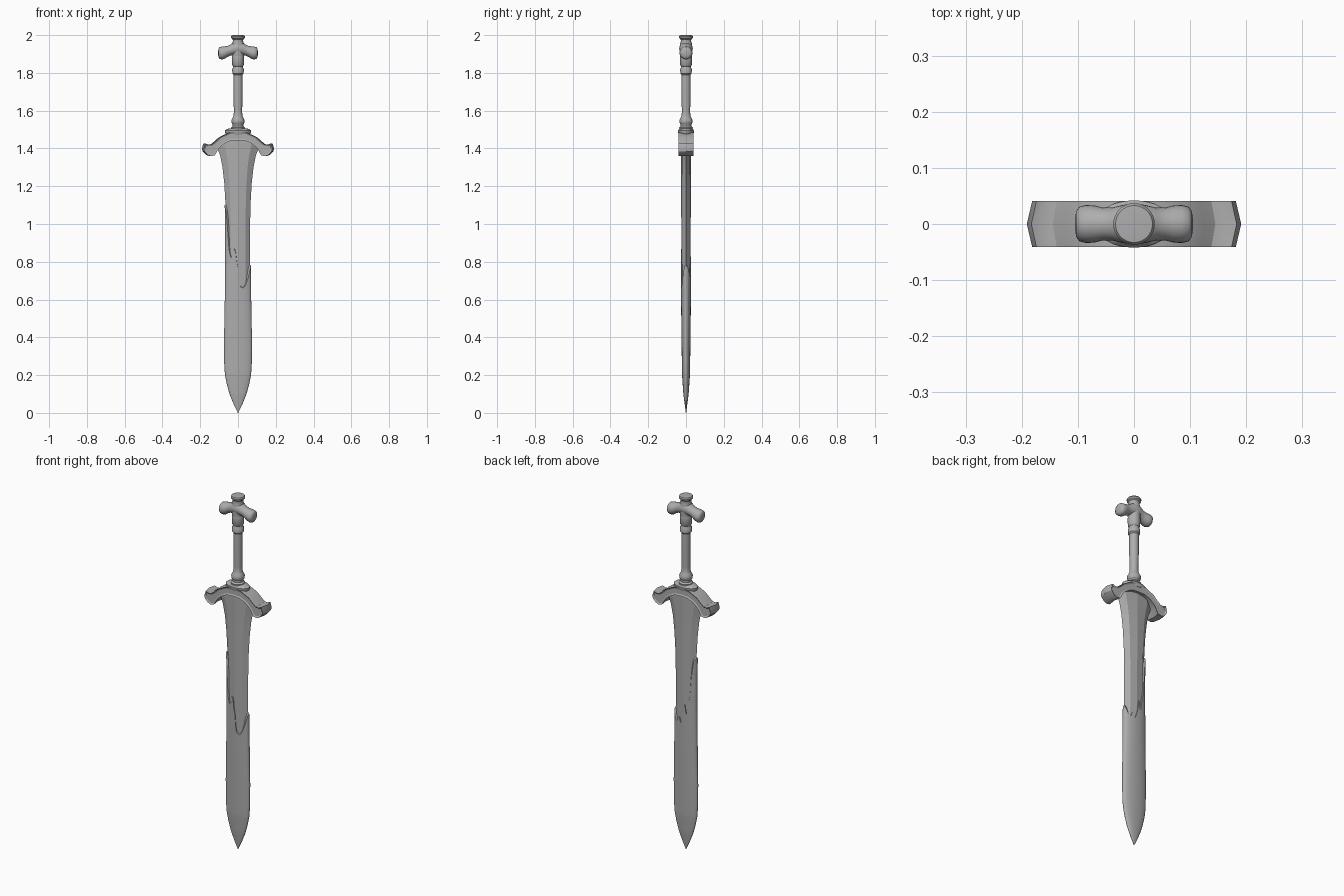
import bpy, bmesh
from math import sin, cos, pi, radians

if "Cube" in bpy.data.objects:
    bpy.data.objects.remove(bpy.data.objects["Cube"])

steel = bpy.data.materials.new("grey steel")
steel.use_nodes = True
GREY = (0.42, 0.42, 0.42, 1)
steel.diffuse_color = GREY
steel.node_tree.nodes["Principled BSDF"].inputs["Base Color"].default_value = GREY


def interp(table, v):
    """Piecewise linear lookup in (key, value) pairs."""
    if v <= table[0][0]:
        return table[0][1]
    for (a, p), (b, q) in zip(table, table[1:]):
        if v <= b:
            return p + (q - p) * (v - a) / (b - a)
    return table[-1][1]


def finish(bm, name, angle=35):
    bmesh.ops.recalc_face_normals(bm, faces=bm.faces)
    mesh = bpy.data.meshes.new(name)
    bm.to_mesh(mesh)
    bm.free()
    ob = bpy.data.objects.new(name, mesh)
    bpy.context.collection.objects.link(ob)
    mesh.materials.append(steel)
    bpy.ops.object.select_all(action='DESELECT')
    ob.select_set(True)
    bpy.context.view_layer.objects.active = ob
    bpy.ops.object.shade_smooth_by_angle(angle=radians(angle))
    return ob


def loft(name, rings, angle=35):
    """Skin a stack of closed rings and cap both ends."""
    bm = bmesh.new()
    rows = [[bm.verts.new(p) for p in ring] for ring in rings]
    n = len(rows[0])
    for lo, hi in zip(rows, rows[1:]):
        for i in range(n):
            j = (i + 1) % n
            bm.faces.new((lo[i], lo[j], hi[j], hi[i]))
    bm.faces.new(rows[0])
    bm.faces.new(rows[-1])
    return finish(bm, name, angle)


def lathe(name, profile, sx=1, sy=1, n=32):
    """Turned part from (radius, height) pairs."""
    return loft(name, [[(r * sx * cos(2 * pi * i / n), r * sy * sin(2 * pi * i / n), z)
                        for i in range(n)] for r, z in profile])


# Blade half width and half thickness by height
WIDTH = [(0, .001), (.05, .025), (.1, .045), (.15, .059), (.2, .069), (.26, .073), (.38, .074),
         (.6, .07), (.8, .068), (1, .068), (1.12, .071), (1.22, .077), (1.3, .086),
         (1.36, .098), (1.41, .116), (1.43, .115), (1.46, .09)]
THICK = [(0, .001), (.1, .014), (.2, .021), (.4, .024), (.7, .027), (1, .028), (1.46, .03)]

# Faceted bare blade with a central ridge
FACETS = [(1, 0), (.62, .76), (0, 1), (-.62, .76), (-1, 0), (-.62, -.76), (0, -1), (.62, -.76)]
rings = []
for z in [.05] + [k for k, _ in WIDTH[2:]]:
    w, t = interp(WIDTH, z) - .004, interp(THICK, z) - .003
    rings.append([(u * w, v * t, z) for u, v in FACETS])
loft("blade", rings, 5)

# Smooth coating with a ragged, dripping upper edge (height across the width)
FRONT_EDGE = [(-1, 1.1), (-.9, 1.06), (-.82, .98), (-.7, .86), (-.55, .82), (-.4, .83), (-.3, .87),
              (-.18, .85), (-.08, .79), (0, .77), (.06, .7), (.15, .67), (.4, .66), (.6, .68),
              (.8, .72), (1, .78)]
BACK_EDGE = [(-1, 1.1), (-.85, 1.08), (-.7, .98), (-.6, .88), (-.45, .83), (-.3, .77), (-.15, .83),
             (0, .76), (.2, .72), (.4, .75), (.6, .72), (.8, .74), (1, .78)]
COLS, ROWS = 120, 50


def coat_point(i, z, shrink=0):
    a = 2 * pi * i / COLS
    s = sin(a)
    y = abs(s) ** .85 * (1 if s > 0 else -1)
    return (cos(a) * (interp(WIDTH, z) - shrink), y * (interp(THICK, z) - shrink), z)


tops = [interp(BACK_EDGE if i < COLS / 2 else FRONT_EDGE, cos(2 * pi * i / COLS))
        for i in range(COLS)]
rings = [[coat_point(i, t * r / ROWS) for i in range(COLS)] for r in range(ROWS + 1)
         for t in [0]]
rings = [[coat_point(i, tops[i] * r / ROWS) for i in range(COLS)] for r in range(ROWS + 1)]
rings.append([coat_point(i, tops[i] + .004, .008) for i in range(COLS)])
rings.append([(0, 0, .7 + .0001 * i) for i in range(COLS)])
loft("blade_coating", rings, 45)

# Arched crossguard: outer and inner outline of one half, mirrored
OUTER = [(0, 1.49), (.05, 1.483), (.1, 1.46), (.125, 1.438), (.145, 1.422), (.165, 1.42),
         (.183, 1.427), (.191, 1.4), (.188, 1.385)]
INNER = [(0, 1.443), (.04, 1.441), (.075, 1.427), (.1, 1.407), (.113, 1.392), (.121, 1.375),
         (.13, 1.363), (.15, 1.359), (.168, 1.365)]


def both_sides(half):
    return [(-x, z) for x, z in half[:0:-1]] + half


bm = bmesh.new()
layers = []
for y, squeeze in ((-.041, .95), (0, 1), (.041, .95)):
    layers.append([[bm.verts.new((x * squeeze, y, z)) for x, z in both_sides(h)]
                   for h in (OUTER, INNER)])
last = len(layers[0][0]) - 1
faces = []
for (out, inn) in (layers[0], layers[2]):
    faces.append([bm.faces.new((out[i], out[i + 1], inn[i + 1], inn[i])) for i in range(last)])
for a, b in zip(layers, layers[1:]):
    for k in (0, 1):
        for i in range(last):
            bm.faces.new((a[k][i], a[k][i + 1], b[k][i + 1], b[k][i]))
    for i in (0, last):
        bm.faces.new((a[0][i], a[1][i], b[1][i], b[0][i]))
bmesh.ops.recalc_face_normals(bm, faces=bm.faces)
for side in faces:
    bmesh.ops.inset_region(bm, faces=side, thickness=.008, depth=-.005)
finish(bm, "crossguard", 30)

# Oval plate on the guard
lathe("guard_plate", [(.9, 1.475), (1, 1.485), (1, 1.495), (.85, 1.503), (.5, 1.507)], .07, .042)

# Grip with collars at both ends
lathe("grip", [(.035, 1.495), (.036, 1.51), (.028, 1.518), (.028, 1.527), (.034, 1.535),
               (.035, 1.55), (.028, 1.562), (.023, 1.575), (.022, 1.6), (.024, 1.68),
               (.024, 1.76), (.024, 1.79), (.03, 1.797), (.031, 1.82), (.026, 1.828),
               (.026, 1.835), (.031, 1.842), (.032, 1.885), (.029, 1.9)])

# Pommel post with a flared cap
lathe("pommel_cap", [(.031, 1.89), (.034, 1.93), (.031, 1.955), (.027, 1.97), (.029, 1.978),
                     (.036, 1.984), (.037, 1.993), (.033, 1.999), (.02, 2.0)])

# Drooping pommel crossbar with bulbous ends: (x, centre height, radius)
ARM = [(0, 1.93, .036), (.02, 1.929, .034), (.04, 1.921, .029), (.055, 1.914, .029),
       (.07, 1.908, .033), (.085, 1.905, .034), (.097, 1.905, .031), (.103, 1.906, .023),
       (.105, 1.906, .01)]
bar = [(-x, z, r) for x, z, r in ARM[:0:-1]] + ARM
loft("pommel_crossbar", [[(x, r * cos(2 * pi * i / 24), z + r * sin(2 * pi * i / 24))
                          for i in range(24)] for x, z, r in bar], 50)
